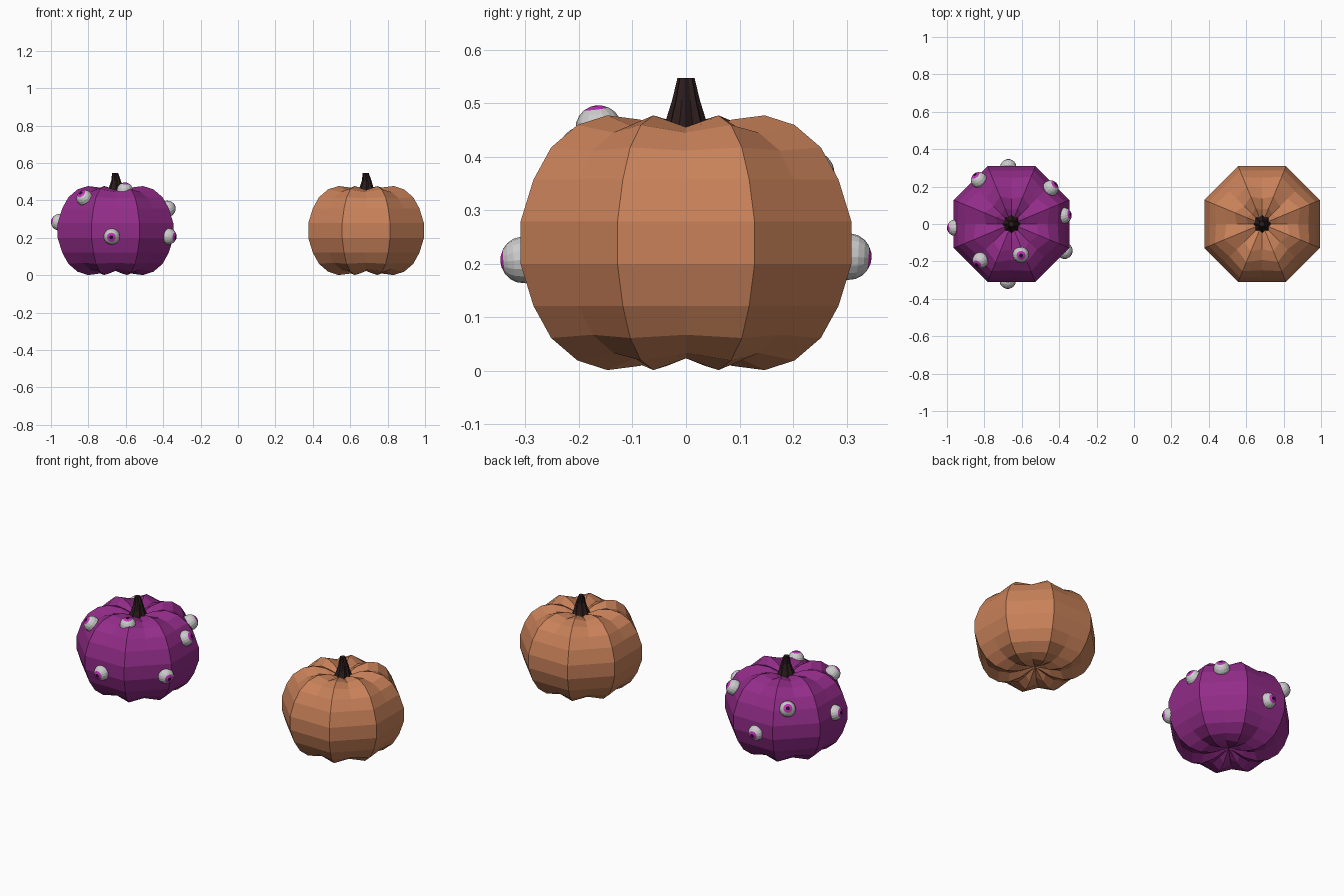
import bpy, bmesh
from math import sin, cos, pi, radians
from mathutils import Vector

if "Cube" in bpy.data.objects:
    bpy.data.objects.remove(bpy.data.objects["Cube"])


def material(name, rgb):
    m = bpy.data.materials.new(name)
    m.diffuse_color = (*rgb, 1)
    m.use_nodes = True
    m.node_tree.nodes["Principled BSDF"].inputs["Base Color"].default_value = m.diffuse_color
    return m


ORANGE = material("orange_skin", (0.58, 0.22, 0.10))
PURPLE = material("purple_skin", (0.29, 0.025, 0.25))
STEM = material("stem_brown", (0.025, 0.012, 0.012))
WHITE = material("eye_white", (0.6, 0.6, 0.6))
IRIS = material("iris_pink", (0.55, 0.03, 0.5))
PUPIL = material("pupil_dark", (0.02, 0.004, 0.02))


def finish(name, bm, mats, loc):
    bmesh.ops.recalc_face_normals(bm, faces=bm.faces)
    me = bpy.data.meshes.new(name)
    bm.to_mesh(me)
    bm.free()
    for m in mats:
        me.materials.append(m)
    ob = bpy.data.objects.new(name, me)
    ob.location = loc
    bpy.context.collection.objects.link(ob)
    return ob


def bridge(bm, rings):
    for a, b in zip(rings, rings[1:]):
        n = len(a)
        for i in range(n):
            j = (i + 1) % n
            bm.faces.new((a[i], a[j], b[j], b[i]))


# Upper half profiles (distance to flat side, height above the middle)
MID = 0.239
RIDGE = [(0.309, 0.04), (0.285, 0.118), (0.252, 0.178), (0.203, 0.220),
         (0.147, 0.238), (0.085, 0.230), (0.035, 0.205)]
GROOVE = [(0.309, 0.04), (0.285, 0.118), (0.247, 0.172), (0.192, 0.206),
          (0.135, 0.216), (0.075, 0.208), (0.032, 0.195)]


def pumpkin(name, x, skin):
    # Eight-sided body: ridges on the corners, grooves along the flats
    bm = bmesh.new()
    rings = []
    levels = [(k, -1) for k in reversed(range(7))] + [(k, 1) for k in range(7)]
    for k, s in levels:
        ring = []
        for i in range(16):
            a = i * pi / 8
            r, h = RIDGE[k] if i % 2 else GROOVE[k]
            if i % 2:
                r /= cos(pi / 8)
            ring.append(bm.verts.new((r * cos(a), r * sin(a), MID + s * h)))
        rings.append(ring)
    bridge(bm, rings)
    for ring, s in ((rings[0], -1), (rings[-1], 1)):
        c = bm.verts.new((0, 0, MID + s * 0.19))
        for i in range(16):
            bm.faces.new((ring[i], ring[(i + 1) % 16], c))
    finish(name + "_body", bm, [skin], (x, 0, 0))

    # Fluted, tapering stem
    bm = bmesh.new()
    rings = []
    for r, z, dx in ((0.05, 0.435, 0), (0.037, 0.47, 0.002),
                     (0.026, 0.505, 0.003), (0.016, 0.547, -0.002)):
        rings.append([bm.verts.new((dx + r * (0.8 if i % 2 else 1) * cos(i * pi / 8),
                                    r * (0.8 if i % 2 else 1) * sin(i * pi / 8), z))
                      for i in range(16)])
    bridge(bm, rings)
    bm.faces.new(rings[0])
    bm.faces.new(rings[-1])
    finish(name + "_stem", bm, [STEM], (x, 0, 0))


def eye(index, pos, gaze):
    # Ball with pupil and iris bands around the gaze pole
    bm = bmesh.new()
    R, n = 0.044, 16
    angles = [14, 33, 50, 68, 90, 112, 135, 158]
    rings = [[bm.verts.new((R * sin(radians(t)) * cos(2 * pi * i / n),
                            R * sin(radians(t)) * sin(2 * pi * i / n),
                            R * cos(radians(t)))) for i in range(n)] for t in angles]
    bridge(bm, rings)
    for ring, z in ((rings[0], R), (rings[-1], -R)):
        c = bm.verts.new((0, 0, z))
        for i in range(n):
            bm.faces.new((ring[i], ring[(i + 1) % n], c))
    for f in bm.faces:
        z = f.calc_center_median().z / R
        f.material_index = 2 if z > cos(radians(14)) else 1 if z > cos(radians(33)) else 0
    ob = finish(f"eye_{index}", bm, [WHITE, IRIS, PUPIL], pos)
    ob.rotation_mode = 'QUATERNION'
    ob.rotation_quaternion = Vector(gaze).to_track_quat('Z', 'Y')


pumpkin("orange_pumpkin", 0.685, ORANGE)
PX = -0.655
pumpkin("purple_pumpkin", PX, PURPLE)

# Eyes, positions relative to the purple pumpkin's axis
EYES = [(-0.020, -0.303, 0.207), (-0.165, -0.193, 0.412), (0.050, -0.163, 0.452),
        (-0.301, -0.020, 0.283), (0.278, 0.045, 0.355), (0.283, -0.143, 0.208),
        (-0.017, 0.303, 0.213), (-0.173, 0.234, 0.367), (0.208, 0.190, 0.375)]
for i, (x, y, z) in enumerate(EYES, 1):
    gaze = (x, y, (z - 0.23) * (6 if z > 0.44 else 1.2))
    eye(i, (PX + x, y, z), gaze)
